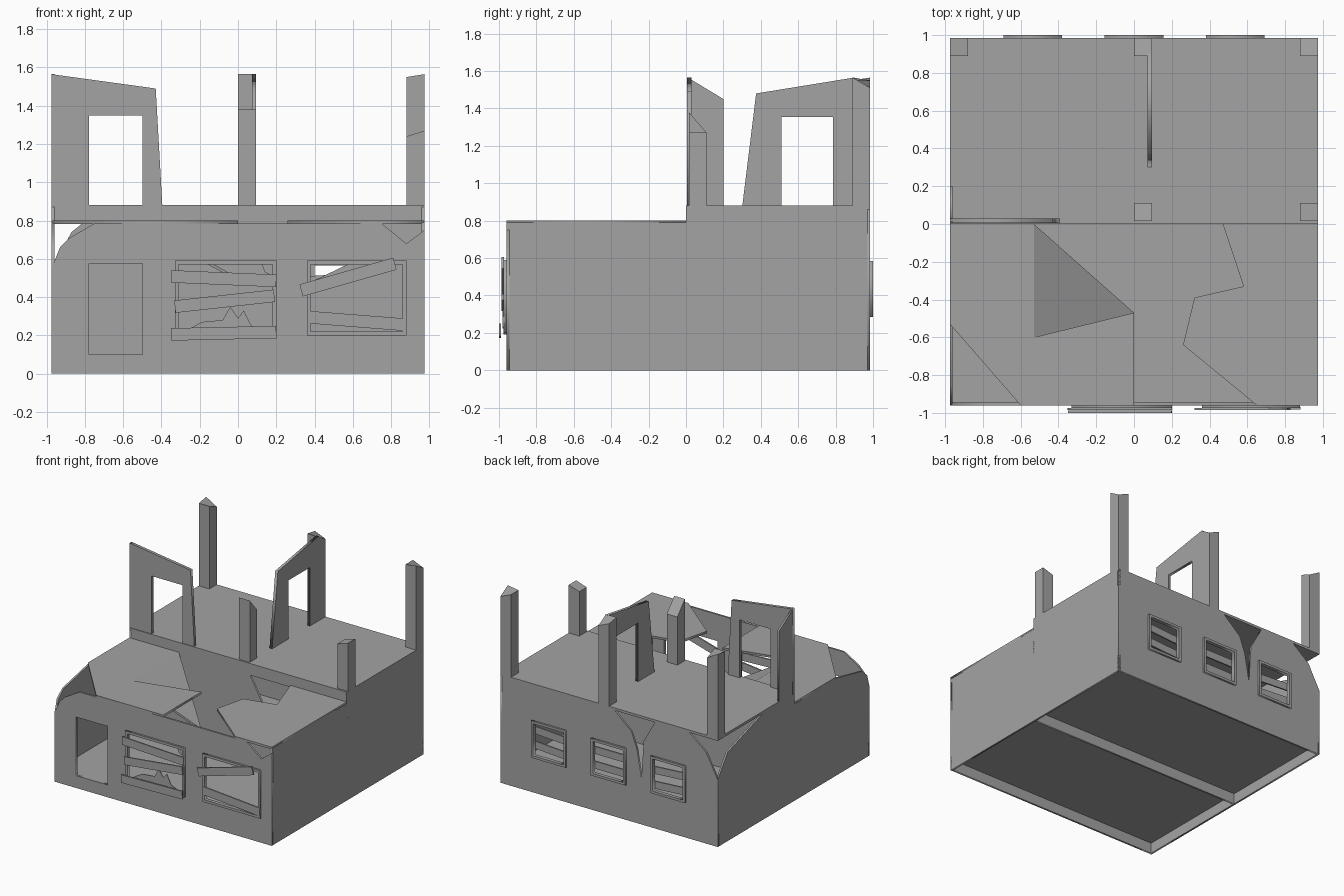
import bpy, bmesh
from math import atan2, hypot
from mathutils import Matrix, Vector

cube = bpy.data.objects.get("Cube")
if cube:
    bpy.data.objects.remove(cube)

grey = bpy.data.materials.new("concrete_grey")
grey.use_nodes = True
colour = (0.37, 0.37, 0.37, 1)
grey.diffuse_color = colour
grey.node_tree.nodes["Principled BSDF"].inputs["Base Color"].default_value = colour

# plane name -> where the two outline axes and the thickness axis go
PLACE = {
    "xy": lambda a, b, c: (a, b, c),
    "xz": lambda a, b, c: (a, c, b),
    "yz": lambda a, b, c: (c, a, b),
}


def finish(name, bm):
    bmesh.ops.recalc_face_normals(bm, faces=bm.faces)
    mesh = bpy.data.meshes.new(name)
    bm.to_mesh(mesh)
    bm.free()
    mesh.materials.append(grey)
    obj = bpy.data.objects.new(name, mesh)
    bpy.context.collection.objects.link(obj)
    return obj


def rect(a0, a1, b0, b1):
    return [(a0, b0), (a1, b0), (a1, b1), (a0, b1)]


def sheet(name, plane, lo, hi, outline, *holes):
    """Flat slab from an outline with holes, between lo and hi on the third axis."""
    curve = bpy.data.curves.new(name, "CURVE")
    curve.dimensions = "2D"
    curve.fill_mode = "BOTH"
    curve.extrude = (hi - lo) / 2
    for loop in (outline, *holes):
        spline = curve.splines.new("POLY")
        spline.points.add(len(loop) - 1)
        for point, (a, b) in zip(spline.points, loop):
            point.co = (a, b, 0, 1)
        spline.use_cyclic_u = True
    temp = bpy.data.objects.new(name, curve)
    bpy.context.collection.objects.link(temp)
    bpy.context.view_layer.update()
    mesh = bpy.data.meshes.new_from_object(
        temp.evaluated_get(bpy.context.evaluated_depsgraph_get()))
    bm = bmesh.new()
    bm.from_mesh(mesh)
    bpy.data.objects.remove(temp)
    bpy.data.curves.remove(curve)
    bpy.data.meshes.remove(mesh)
    bmesh.ops.remove_doubles(bm, verts=bm.verts, dist=0.0005)
    for v in bm.verts:
        v.co = PLACE[plane](v.co.x, v.co.y, v.co.z + (lo + hi) / 2)
    return finish(name, bm)


def box(name, x0, x1, y0, y1, z0, z1):
    bm = bmesh.new()
    bmesh.ops.create_cube(bm, size=1)
    for v in bm.verts:
        v.co = (x0 if v.co.x < 0 else x1, y0 if v.co.y < 0 else y1,
                z0 if v.co.z < 0 else z1)
    return finish(name, bm)


def plank(name, x0, z0, x1, z1, y, width=0.065, thick=0.012):
    """Board running between two centre points on a wall."""
    bm = bmesh.new()
    bmesh.ops.create_cube(bm, size=1)
    length = hypot(x1 - x0, z1 - z0)
    move = Matrix.Translation(((x0 + x1) / 2, y, (z0 + z1) / 2))
    turn = Matrix.Rotation(-atan2(z1 - z0, x1 - x0), 4, "Y")
    bm.transform(move @ turn @ Matrix.Diagonal((length, thick, width, 1)))
    return finish(name, bm)


def column(name, x, y, tops):
    """Square post with a broken top; tops run front-left, front-right, back-left, back-right."""
    obj = box(name, x, x + W, y, y + W, SLAB - 0.01, 2)
    for v in obj.data.vertices:
        if v.co.z > 1.5:
            v.co.z = tops[(v.co.x > x + W / 2) + 2 * (v.co.y > y + W / 2)]
    return obj


def frame(name, opening, y0, y1, rim=0.02):
    a0, a1, b0, b1 = opening
    sheet(name, "xz", y0, y1, rect(*opening),
          rect(a0 + rim, a1 - rim, b0 + rim, b1 - rim))


R, F, B = 0.975, -0.96, 0.985      # half width, front, back
T, W = 0.015, 0.095                # wall thickness, column width
ROOF, SLAB = 0.80, 0.88

# Ground storey: front wall with broken corners, a doorway and two windows
door = (-0.78, -0.5, 0.1, 0.575)
front_windows = [(-0.33, 0.2, 0.19, 0.59), (0.36, 0.88, 0.2, 0.59)]
sheet("front_wall", "xz", F, F + T,
      [(-R, 0), (R, 0), (R, 0.75), (0.88, 0.68), (0.75, 0.785), (-0.75, 0.785),
       (-0.88, 0.71), (-0.93, 0.66), (-R, 0.55)],
      rect(*door), *[rect(*w) for w in front_windows])

# Back wall with a crack, a broken corner and three windows
back_windows = [(c - 0.155, c + 0.155, 0.285, 0.585) for c in (-0.535, 0, 0.535)]
sheet("back_wall", "xz", B - T, B,
      [(-R, 0), (R, 0), (R, 0.86), (-0.05, 0.86), (-0.2, 0.73), (-0.25, 0.6),
       (-0.29, 0.375), (-0.31, 0.68), (-0.41, 0.86), (-0.72, 0.86), (-0.87, 0.74),
       (-R, 0.545)],
      *[rect(*w) for w in back_windows])

# Side walls and the broken dividing wall
sheet("left_wall", "yz", R - T, R,
      [(F, 0), (B, 0), (B, 0.87), (0, 0.87), (0, 0.79), (F, 0.79)])
sheet("right_wall", "yz", -R, T - R,
      [(F, 0), (B, 0), (B, 0.545), (0.86, 0.72), (0.38, 0.87), (0, 0.87), (0, 0.79),
       (-0.53, 0.79), (-0.86, 0.72), (-0.93, 0.66), (F, 0.55)])
sheet("dividing_wall", "xz", 0, T,
      [(-R, 0), (R, 0), (R, 0.68), (0.8, 0.68), (0.3, 0.44), (0.1, 0.8),
       (-0.7, 0.8), (-0.85, 0.62), (-R, 0.55)])
box("step_beam", -R, R, 0, T, 0.785, SLAB)

# Floors and the broken front roof
box("ground_floor", -R + T, R - T, F + T, B - T, 0.085, 0.1)
box("upper_floor", -R, R, 0, B, SLAB - 0.02, SLAB)
sheet("roof_right_panel", "xy", ROOF - 0.018, ROOF,
      [(-R, 0), (-R, -0.53), (-0.6, F), (0, F), (0, -0.47), (-0.53, -0.6), (-0.53, 0)])
sheet("roof_left_panel", "xy", ROOF - 0.018, ROOF,
      [(R, 0), (R, F), (0.65, F), (0.26, -0.64), (0.32, -0.39), (0.58, -0.33), (0.47, 0)])

# Roof flap hanging into the room
bm = bmesh.new()
flap = [Vector((-0.53, -0.6, ROOF)), Vector((0, -0.47, 0.5)), Vector((-0.53, 0, ROOF))]
top = [bm.verts.new(p) for p in flap]
low = [bm.verts.new(p - Vector((0, 0, 0.018))) for p in flap]
bm.faces.new(top)
bm.faces.new(low[::-1])
for i in range(3):
    j = (i + 1) % 3
    bm.faces.new((top[j], top[i], low[i], low[j]))
finish("hanging_roof_flap", bm)

# Window frames, boards and glass shards
for i, w in enumerate(front_windows):
    frame(f"front_window_frame_{i}", w, F - 0.015, F + T)
for i, w in enumerate(back_windows):
    frame(f"back_window_frame_{i}", w, B - T, 1.0)
    for k, z in enumerate((0.36, 0.48)):
        plank(f"back_board_{i}_{k}", w[0], z, w[1], z + 0.02 * (i - 1), B - 0.025, 0.06)

front_boards = [(-0.35, 0.508, 0.2, 0.485, -0.98), (-0.33, 0.35, 0.19, 0.407, -0.98),
                (-0.35, 0.205, 0.2, 0.217, -0.994), (0.33, 0.435, 0.82, 0.575, -0.98),
                (0.37, 0.295, 0.88, 0.255, -0.975)]
for i, ends in enumerate(front_boards):
    plank(f"front_board_{i}", *ends)

sheet("lower_glass_shard", "xz", F + 0.003, F + 0.009,
      [(-0.31, 0.2), (0.18, 0.2), (0.07, 0.25), (0.03, 0.33), (0, 0.29), (-0.04, 0.35),
       (-0.08, 0.28), (-0.19, 0.27)])
sheet("upper_glass_shard", "xz", F + 0.003, F + 0.009,
      [(0.18, 0.58), (0.12, 0.58), (0.14, 0.53), (0.18, 0.51)])

# Upper storey: remaining walls with door openings
sheet("upper_front_wall", "xz", 0.005, 0.03,
      [(-R, 0.87), (-0.78, 0.87), (-0.78, 1.35), (-0.5, 1.35), (-0.5, 0.87),
       (-0.395, 0.87), (-0.43, 1.49), (-R, 1.565)])
sheet("upper_inner_wall", "yz", 0.072, W,
      [(0.3, 0.87), (0.51, 0.87), (0.51, 1.355), (0.785, 1.355), (0.785, 0.87),
       (0.9, 0.87), (0.9, 1.565), (0.375, 1.48)])
sheet("upper_side_stub", "yz", -R, T - R,
      [(0.01, 0.87), (0.2, 0.87), (0.2, 1.45), (0.01, 1.565)])

# Upper storey: columns with broken tops
column("back_right_column", -R, B - W, (1.55, 1.55, 1.565, 1.51))
column("back_middle_column", 0, B - W, (1.565, 1.565, 1.55, 1.51))
column("back_left_column", R - W, B - W, (1.55, 1.565, 1.55, 1.51))
column("front_middle_column", 0, 0.015, (1.38, 1.38, 1.27, 1.27))
column("front_left_column", R - W, 0.015, (1.24, 1.27, 1.24, 1.27))
